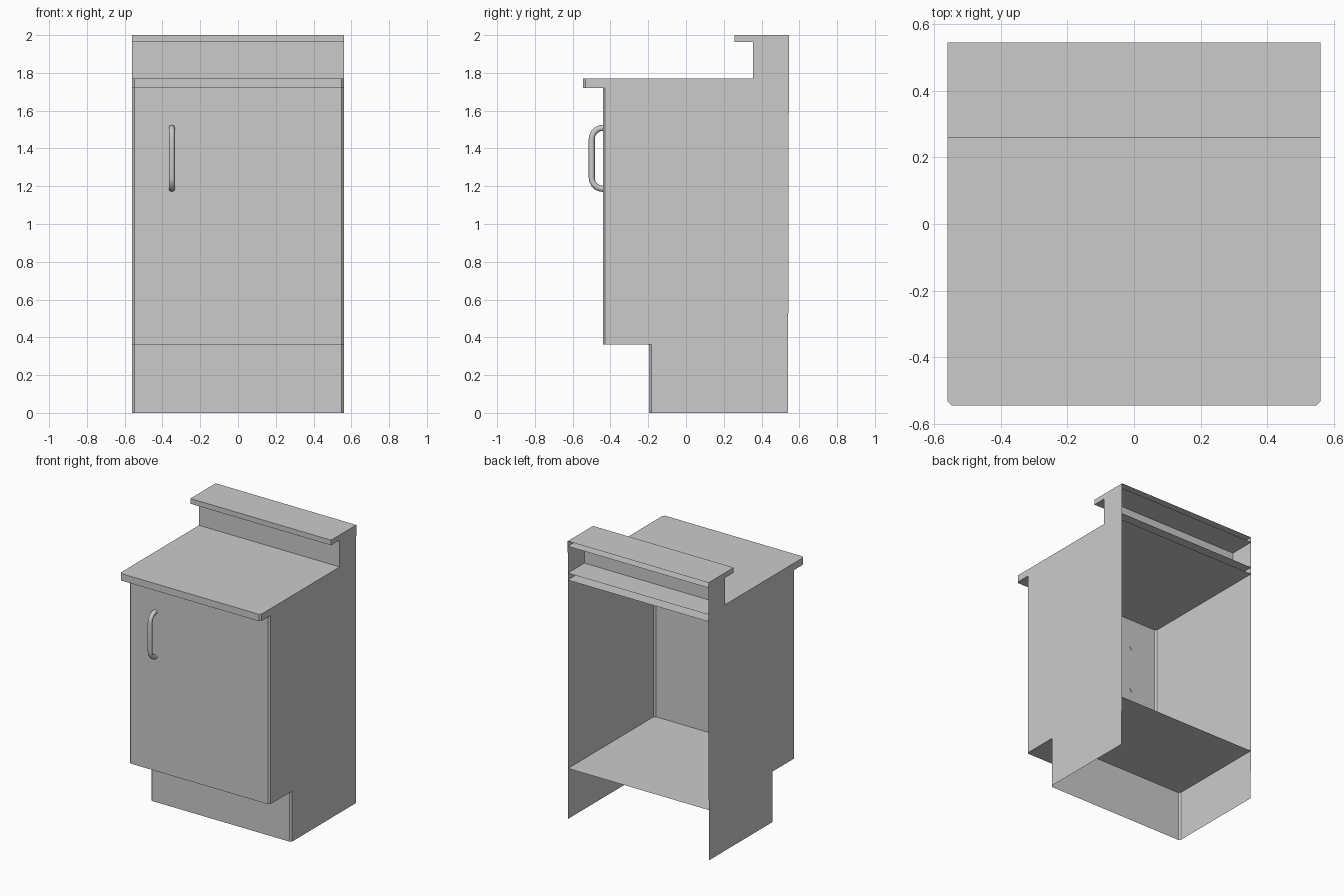
import bpy
import bmesh
from math import sin, cos, pi

if "Cube" in bpy.data.objects:
    bpy.data.objects.remove(bpy.data.objects["Cube"])

W = 0.56                       # half width
C = 0.012                      # corner chamfer
Z_FLOOR, Z_UNDER, Z_TOP, Z_LIP, Z_MAX = 0.363, 1.72, 1.77, 1.963, 2.0
Y_KICK, Y_DOOR, Y_COUNTER = -0.195, -0.44, -0.545
Y_SPLASH, Y_LEDGE = 0.356, 0.258


def back(z):
    # back edge leans very slightly
    return 0.54 + 0.0025 * z


def make(name, verts, faces):
    me = bpy.data.meshes.new(name)
    bm = bmesh.new()
    vs = [bm.verts.new(v) for v in verts]
    for f in faces:
        bm.faces.new([vs[i] for i in f])
    bm.to_mesh(me)
    bm.free()
    ob = bpy.data.objects.new(name, me)
    bpy.context.collection.objects.link(ob)
    return ob


def front_path(y, c=C):
    # front edge with chamfered corners, left to right
    if c == 0:
        return [(-W, y), (W, y)]
    return [(-W, y + c), (-W + c, y), (W - c, y), (W, y + c)]


def wall(name, y, z0, z1, c=C):
    p = front_path(y, c)
    n = len(p)
    verts = [(a, b, z0) for a, b in p] + [(a, b, z1) for a, b in p]
    return make(name, verts, [(i, i + 1, n + i + 1, n + i) for i in range(n - 1)])


def sheet(name, y, z, c=C, up=True):
    p = front_path(y, c) + [(W, back(z)), (-W, back(z))]
    order = list(range(len(p)))
    return make(name, [(a, b, z) for a, b in p], [order if up else order[::-1]])


# Side panels share one stepped profile
profile = [
    (back(0), 0), (back(Z_MAX), Z_MAX), (Y_LEDGE, Z_MAX), (Y_LEDGE, Z_LIP),
    (Y_SPLASH, Z_LIP), (Y_SPLASH, Z_TOP), (Y_COUNTER + C, Z_TOP),
    (Y_COUNTER + C, Z_UNDER), (Y_DOOR + C, Z_UNDER), (Y_DOOR + C, Z_FLOOR),
    (Y_KICK + C, Z_FLOOR), (Y_KICK + C, 0),
]
idx = list(range(len(profile)))
make("right_side_panel", [(W, y, z) for y, z in profile], [idx])
make("left_side_panel", [(-W, y, z) for y, z in profile], [idx[::-1]])

# Upright front faces
wall("toe_kick", Y_KICK, 0, Z_FLOOR)
wall("door", Y_DOOR, Z_FLOOR, Z_UNDER)
wall("counter_edge", Y_COUNTER, Z_UNDER, Z_TOP)
wall("backsplash", Y_SPLASH, Z_TOP, Z_LIP, 0)
wall("ledge_edge", Y_LEDGE, Z_LIP, Z_MAX, 0)

# Horizontal sheets, all open at the back
sheet("cabinet_floor", Y_DOOR, Z_FLOOR, up=False)
sheet("counter_underside", Y_COUNTER, Z_UNDER, up=False)
sheet("counter_top", Y_COUNTER, Z_TOP)
sheet("ledge_underside", Y_LEDGE, Z_LIP, 0, up=False)
sheet("ledge_top", Y_LEDGE, Z_MAX, 0)

# Bent tube handle
R, ZA, ZB, SEG = 0.059, 1.45, 1.245, 5
path = [(-0.437, ZA + R)]
path += [(Y_DOOR - R * sin(i / SEG * pi / 2), ZA + R * cos(i / SEG * pi / 2))
         for i in range(SEG + 1)]
path += [(y, ZA + ZB - z) for y, z in reversed(path)]
cu = bpy.data.curves.new("door_handle", 'CURVE')
cu.dimensions = '3D'
cu.bevel_depth = 0.016
cu.bevel_resolution = 2
cu.use_fill_caps = True
sp = cu.splines.new('POLY')
sp.points.add(len(path) - 1)
for pt, (y, z) in zip(sp.points, path):
    pt.co = (-0.35, y, z, 1)
handle = bpy.data.objects.new("door_handle", cu)
bpy.context.collection.objects.link(handle)
